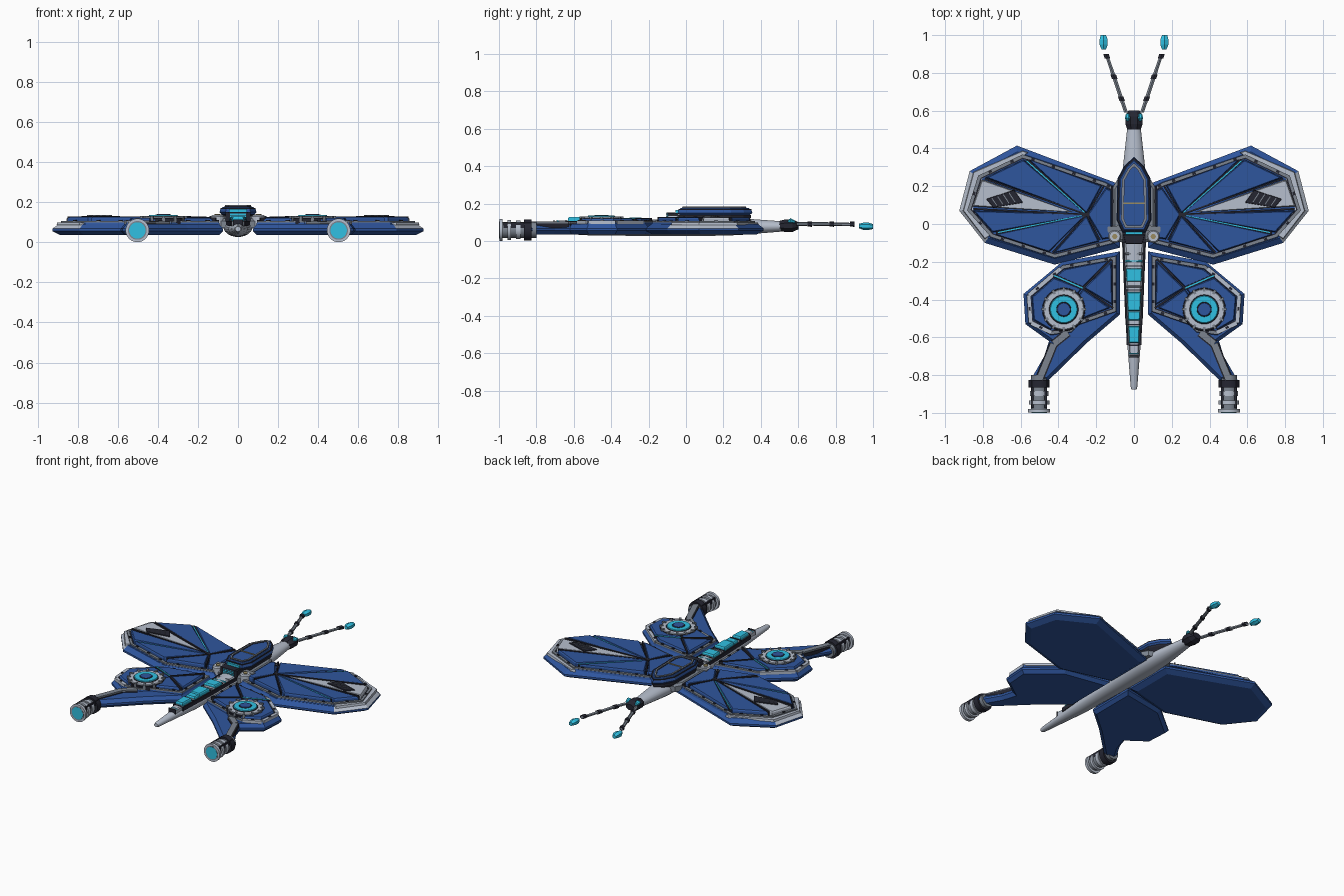
import bpy, bmesh, math
from mathutils import Vector

if "Cube" in bpy.data.objects:
    bpy.data.objects.remove(bpy.data.objects["Cube"])

def material(name, rgb):
    m = bpy.data.materials.new(name)
    m.diffuse_color = (*rgb, 1)
    m.use_nodes = True
    m.node_tree.nodes["Principled BSDF"].inputs["Base Color"].default_value = m.diffuse_color
    return m

BLUE = material("blue", (.028, .092, .34))
LIGHT = material("light grey", (.47, .52, .61))
GREY = material("mid grey", (.20, .23, .275))
DARK = material("near black", (.018, .019, .031))
CYAN = material("cyan", (.03, .53, .76))
GOLD = material("gold", (.32, .26, .12))

def finish(name, bm, mats, mirror=True, smooth=False):
    bmesh.ops.recalc_face_normals(bm, faces=bm.faces)
    me = bpy.data.meshes.new(name)
    bm.to_mesh(me)
    bm.free()
    for m in mats if isinstance(mats, (list, tuple)) else [mats]:
        me.materials.append(m)
    ob = bpy.data.objects.new(name, me)
    bpy.context.collection.objects.link(ob)
    if mirror:
        ob.modifiers.new("mirror", 'MIRROR').use_mirror_merge = False
    if smooth:
        bpy.context.view_layer.objects.active = ob
        ob.select_set(True)
        bpy.ops.object.shade_smooth_by_angle(angle=math.radians(35))
        ob.select_set(False)
    return ob

def inset(pts, d):
    """Offset a polygon inward by d with mitred corners (returned counter-clockwise)."""
    p = [Vector(q) for q in pts]
    n = len(p)
    if sum(p[i].x * p[(i+1) % n].y - p[(i+1) % n].x * p[i].y for i in range(n)) < 0:
        p.reverse()
    out = []
    for i in range(n):
        a, b = (p[i] - p[i-1]).normalized(), (p[(i+1) % n] - p[i]).normalized()
        na, nb = Vector((-a.y, a.x)), Vector((-b.y, b.x))
        out.append(p[i] + (na + nb) * d / max(1 + na.dot(nb), .3))
    return out

def loft(bm, loops, cap=True):
    rings = [[bm.verts.new(v) for v in lp] for lp in loops]
    n = len(rings[0])
    for r, s in zip(rings, rings[1:]):
        for i in range(n):
            bm.faces.new((r[i], r[(i+1) % n], s[(i+1) % n], s[i]))
    if cap:
        bm.faces.new(rings[0])
        bm.faces.new(rings[-1])

def stack(bm, pts, layers):
    """Stack of (height, inset) copies of an outline."""
    loft(bm, [[(*q, z) for q in inset(pts, d)] for z, d in layers])

def plate(name, pts, layers, mat, mirror=True):
    bm = bmesh.new()
    stack(bm, pts, layers)
    return finish(name, bm, mat, mirror)

def frame(name, pts, d0, d1, z0, z1, mat, mirror=True):
    bm = bmesh.new()
    o, i = inset(pts, d0), inset(pts, d1)
    loft(bm, [[(*q, z) for q in lp] for lp, z in ((o, z0), (o, z1), (i, z1), (i, z0))], False)
    finish(name, bm, mat, mirror)

def bar(bm, p, q, w, z0, z1):
    p, q = Vector(p), Vector(q)
    t = (q - p).normalized()
    s = Vector((-t.y, t.x)) * w / 2
    stack(bm, [p - s, q - s, q + s, p + s], [(z0, 0), (z1, 0)])

def bars(name, segs, w, z0, z1, mat, mirror=True):
    bm = bmesh.new()
    for p, q in segs:
        bar(bm, p, q, w, z0, z1)
    finish(name, bm, mat, mirror)

def clips(name, pts, d, z0, z1, step=.11):
    """Small dark fasteners along an outline."""
    p, segs = inset(pts, d), []
    for a, b in zip(p, p[1:] + p[:1]):
        n = max(1, int((b - a).length / step))
        t = (b - a).normalized() * .009
        segs += [(c - t, c + t) for c in (a.lerp(b, (k + .5) / n) for k in range(n))]
    bars(name, segs, .012, z0, z1, DARK)

def disc_pts(x, y, r, n=24):
    return [(x + r*math.cos(2*math.pi*k/n), y + r*math.sin(2*math.pi*k/n)) for k in range(n)]

def spindle(name, stations, mat, n=16, mirror=False, smooth=True):
    """Loft of ellipses along y: (x, y, z, half width, half height)."""
    bm = bmesh.new()
    A = [2*math.pi*(k + .5)/n for k in range(n)]
    loft(bm, [[(x + w*math.cos(a), y, z + h*math.sin(a)) for a in A] for x, y, z, w, h in stations])
    return finish(name, bm, mat, mirror, smooth)

# ---- Front wings: slab, trim, fan of panels
wing = [(.075, .21), (.17, .245), (.62, .415), (.87, .28), (.925, .07), (.79, -.10), (.42, -.215), (.075, -.125)]
ob = plate("front_wing", wing, [(.035, .035), (.055, 0), (.068, 0), (.092, .03)], [BLUE, LIGHT])
for f in ob.data.polygons:
    if f.center.x > .84 and f.center.z > .07:
        f.material_index = 1
trim = [(.10, .20), (.15, .225), (.59, .375), (.83, .26), (.89, .07), (.76, -.075), (.42, -.185), (.10, -.105)]
outer = [(.56, .378), (.59, .388), (.85, .275), (.905, .07), (.79, -.08), (.76, -.06), (.85, .08), (.80, .24), (.59, .355)]
plate("front_wing_tip_plate", outer, [(.085, 0), (.099, .003)], LIGHT)
plate("front_wing_floor", trim, [(.085, 0), (.098, .004)], BLUE)
frame("front_wing_shadow_gap", trim, .020, .028, .09, .102, DARK)
frame("front_wing_trim", trim, .006, .022, .09, .107, GREY)
clips("front_wing_clips", trim, .014, .09, .111)
hub = (.25, .05)
fan = {
    "front_wing_root_panel": ([hub, (.15, .195), (.115, .18), (.115, -.075), (.17, -.085)], BLUE),
    "front_wing_leading_panel": ([hub, (.165, .205), (.56, .345)], BLUE),
    "front_wing_upper_panel": ([hub, (.585, .345), (.795, .245)], BLUE),
    "front_wing_grey_panel": ([(.32, .062), (.79, .235), (.81, .235), (.86, .09)], LIGHT),
    "front_wing_lower_panel": ([hub, (.86, .075), (.75, -.048)], BLUE),
    "front_wing_trailing_panel": ([hub, (.74, -.055), (.45, -.153)], BLUE),
    "front_wing_inner_panel": ([hub, (.43, -.157), (.18, -.095)], BLUE)}
for name, (pts, m) in fan.items():
    plate(name, pts, [(.092, .003), (.118, .004), (.126, .009)], m)
bars("front_wing_dark_groove", [(hub, (.57, .34)), (hub, (.73, -.048))], .016, .1, .119, DARK)
bars("front_wing_cyan_strip", [(hub, (.57, .335)), (hub, (.72, -.045))], .006, .1, .122, CYAN)
bars("front_wing_dark_strip", [(hub, (.16, .20)), (hub, (.18, -.085)), (hub, (.43, -.15)),
                               (hub, (.79, .24)), (hub, (.85, .08))], .009, .1, .128, DARK)
bars("front_wing_hub", [((.235, .05), (.275, .05))], .022, .1, .13, DARK)
vent = [(.585, .112), (.635, .182), (.785, .133), (.745, .085)]
plate("wing_vent", vent, [(.12, 0), (.132, .003)], DARK)
bars("wing_vent_slats", [((.63 + .032*k, .116 - .006*k), (.662 + .03*k, .166 - .010*k))
                         for k in range(4)], .005, .13, .137, GREY)

# ---- Rear wings with arm
rear = [(.075, -.145), (.38, -.20), (.585, -.37), (.575, -.53), (.45, -.62), (.475, -.70), (.55, -.83),
        (.455, -.83), (.25, -.63), (.075, -.48)]
plate("rear_wing", rear, [(.035, .02), (.055, 0), (.068, 0), (.09, .018)], BLUE)
rtrim = [(.09, -.165), (.38, -.215), (.57, -.375), (.56, -.525), (.44, -.59), (.33, -.575), (.29, -.535), (.09, -.465)]
plate("rear_wing_floor", rtrim, [(.085, 0), (.098, .004)], BLUE)
frame("rear_wing_shadow_gap", rtrim, .018, .026, .09, .102, DARK)
frame("rear_wing_trim", rtrim, .004, .02, .09, .107, GREY)
bars("rear_wing_tip_plate", [((.39, -.235), (.555, -.375)), ((.558, -.38), (.548, -.52)),
                             ((.545, -.525), (.44, -.575))], .02, .09, .109, LIGHT)
clips("rear_wing_clips", rtrim, .012, .09, .112, .09)
rh = (.27, -.34)
for name, pts in {
        "rear_wing_root_panel": [rh, (.115, -.19), (.11, -.435)],
        "rear_wing_leading_panel": [rh, (.125, -.19), (.37, -.235), (.42, -.275)],
        "rear_wing_outer_panel": [rh, (.425, -.28), (.545, -.385), (.535, -.51), (.44, -.565)],
        "rear_wing_trailing_panel": [rh, (.43, -.565), (.35, -.555), (.30, -.515), (.12, -.445)]}.items():
    plate(name, pts, [(.092, .003), (.113, .004), (.12, .009)], BLUE)
bars("rear_wing_dark_strip", [(rh, (.12, -.185)), (rh, (.11, -.445))], .01, .1, .124, DARK)
bars("rear_wing_dark_groove", [(rh, (.425, -.272))], .017, .1, .119, DARK)
bars("rear_wing_cyan_strip", [(rh, (.425, -.272))], .007, .1, .122, CYAN)
path = [(.35, -.575), (.425, -.635), (.455, -.71), (.50, -.82)]
bars("arm_rail_base", zip(path, path[1:]), .046, .07, .094, DARK)
bars("arm_rail", zip(path, path[1:]), .036, .08, .104, GREY)

# ---- Round rotor emblem on each rear wing
cx, cy = .372, -.452
for name, r, z, m in (("rotor_base", .116, .122, DARK), ("rotor_ring", .108, .128, LIGHT), ("rotor_gap", .079, .131, DARK),
                      ("rotor_glow", .073, .136, CYAN), ("rotor_cap_edge", .041, .138, DARK), ("rotor_cap", .036, .140, BLUE)):
    plate(name, disc_pts(cx, cy, r), [(.09, 0), (z - .004, 0), (z, .003)], m)
bars("rotor_teeth", [tuple((cx + r*math.cos(a), cy + r*math.sin(a)) for r in (.094, .118))
                     for a in (math.pi*k/6 for k in range(12))], .014, .1, .132, GREY)

# ---- Thrusters at arm ends
tx, tz = .502, .059
for name, y0, y1, r, m in (
        ("thruster_core", -.985, -.80, .043, GREY), ("thruster_collar", -.865, -.825, .056, DARK),
        ("thruster_ring_a", -.91, -.885, .050, LIGHT), ("thruster_ring_b", -.955, -.935, .054, LIGHT),
        ("thruster_rim", -.998, -.98, .059, LIGHT), ("thruster_lip", -.999, -.99, .047, GREY),
        ("thruster_glow", -1.0, -.99, .041, CYAN)):
    spindle(name, [(tx, y, tz, r, r) for y in (y0, y1)], m, 20, True)
bars("thruster_braces", [((tx + s*.035, -.975), (tx + s*.035, -.83)) for s in (-1, 1)], .012, .07, .1, DARK)

# ---- Fuselage
spindle("fuselage", [(0, -.877, .066, .014, .012), (0, -.86, .066, .018, .017), (0, -.5, .066, .047, .037),
                     (0, -.1, .072, .064, .046), (0, .1, .075, .072, .049), (0, .28, .077, .062, .046),
                     (0, .51, .078, .036, .028)], LIGHT, 20)
plate("wing_mount", [(.04, -.10), (.115, -.09), (.115, .19), (.085, .24), (.04, .26)], [(.07, 0), (.105, 0), (.118, .015)], GREY)
bars("mount_edge", [((.116, -.08), (.116, .2))], .012, .08, .116, DARK)
plate("shoulder_cap", disc_pts(.102, -.066, .034, 16), [(.07, 0), (.128, 0), (.136, .006)], LIGHT)
plate("shoulder_bolt", disc_pts(.102, -.066, .014, 12), [(.13, 0), (.14, 0)], GOLD)
bars("shoulder_strut", [((.05, -.02), (.14, -.03))], .03, .1, .13, GREY)

# Tail deck with glowing blocks
plate("tail_deck", [(-.048, -.1), (.048, -.1), (.025, -.7), (-.025, -.7)], [(.08, 0), (.104, 0), (.11, .006)], LIGHT, False)
bars("tail_rail", [((.056, -.09), (.034, -.64))], .009, .08, .107, DARK)
for k, (y0, y1, m, z) in enumerate(((-.19, -.203, CYAN, .114), (-.235, -.305, CYAN, .126), (-.36, -.46, CYAN, .128),
                                    (-.463, -.51, CYAN, .124), (-.54, -.63, CYAN, .128), (-.68, -.69, CYAN, .112),
                                    (-.15, -.165, GREY, .114), (-.325, -.338, GREY, .115))):
    w = lambda y: .053 + .017*y/.4
    plate("tail_block_%d" % k, [(-w(y0), y0), (w(y0), y0), (w(y1), y1), (-w(y1), y1)],
          [(.09, 0), (z - .006, 0), (z, .004)], m, False)
bars("tail_ribs", [((-.042, y), (.042, y)) for y in (-.222, -.35, -.533)], .006, .09, .114, DARK, False)
bars("tail_end_rib", [((-.026, y), (.026, y)) for y in (-.642, -.705)], .006, .08, .1125, DARK, False)

# ---- Canopy: dark hull, blue body, framed top
can = [(0, .355), (.05, .31), (.088, .24), (.092, .02), (.062, -.045), (-.062, -.045), (-.092, .02), (-.088, .24), (-.05, .31)]
plate("canopy_base", can, [(.09, .03), (.125, .006), (.138, .006)], DARK, False)
plate("canopy_body", can, [(.135, .015), (.15, 0), (.166, .004)], BLUE, False)
plate("canopy_edge", can, [(.163, .004), (.172, .004)], DARK, False)
plate("canopy_top", can, [(.170, .010), (.177, .016)], BLUE, False)
frame("canopy_frame_gap", can, .024, .038, .172, .180, DARK, False)
frame("canopy_frame", can, .026, .036, .172, .185, GREY, False)
bars("canopy_seam", [((-.06, .11), (.06, .11))], .007, .174, .182, GOLD, False)
bars("canopy_tail_hull", [((-.062, -.07), (.062, -.07))], .06, .10, .15, DARK, False)
glow = [(-.045, -.04), (.045, -.04), (.045, -.055), (-.045, -.055)]
plate("canopy_rear_panel", glow, [(.14, 0), (.165, 0)], CYAN, False)
plate("canopy_rear_glow", [(x*.9, y - .05) for x, y in glow], [(.112, 0), (.148, 0)], CYAN, False)
for k in range(3):
    bars("canopy_rear_slat_%d" % k, [((-.043, -.102), (.043, -.102))], .009, .12 + .01*k, .1225 + .01*k, DARK, False)
plate("tail_hull_cover", [(-.058, -.055), (.058, -.055), (.045, -.107), (-.045, -.107)], [(.147, 0), (.152, .003)], DARK, False)

# ---- Head, eyes and antennae
spindle("head", [(0, .50, .08, .038, .03), (0, .53, .082, .05, .036), (0, .57, .082, .05, .036), (0, .602, .082, .03, .02)],
        DARK, 8, False, False)
spindle("eye", [(.034, .545, .106, .007, .007), (.034, .56, .108, .016, .015), (.034, .584, .102, .009, .008)], CYAN, 8, True, False)
spindle("antenna_rod", [(.042, .59, .09, .012, .010), (.066, .66, .092, .012, .010), (.106, .78, .09, .012, .010),
                        (.147, .90, .088, .010, .009)], GREY, 6, True)
for k, (x, y) in enumerate(((.066, .662), (.106, .78), (.144, .888))):
    spindle("antenna_joint_%d" % k, [(x - .004, y - .012, .091, .017, .014), (x + .004, y + .012, .09, .017, .014)],
            DARK, 6, True, False)
spindle("antenna_tip", [(.160, .925, .08, .014, .012), (.161, .95, .079, .025, .020), (.161, .975, .079, .025, .020),
                        (.162, 1.0, .077, .016, .013)], CYAN, 6, True, False)
